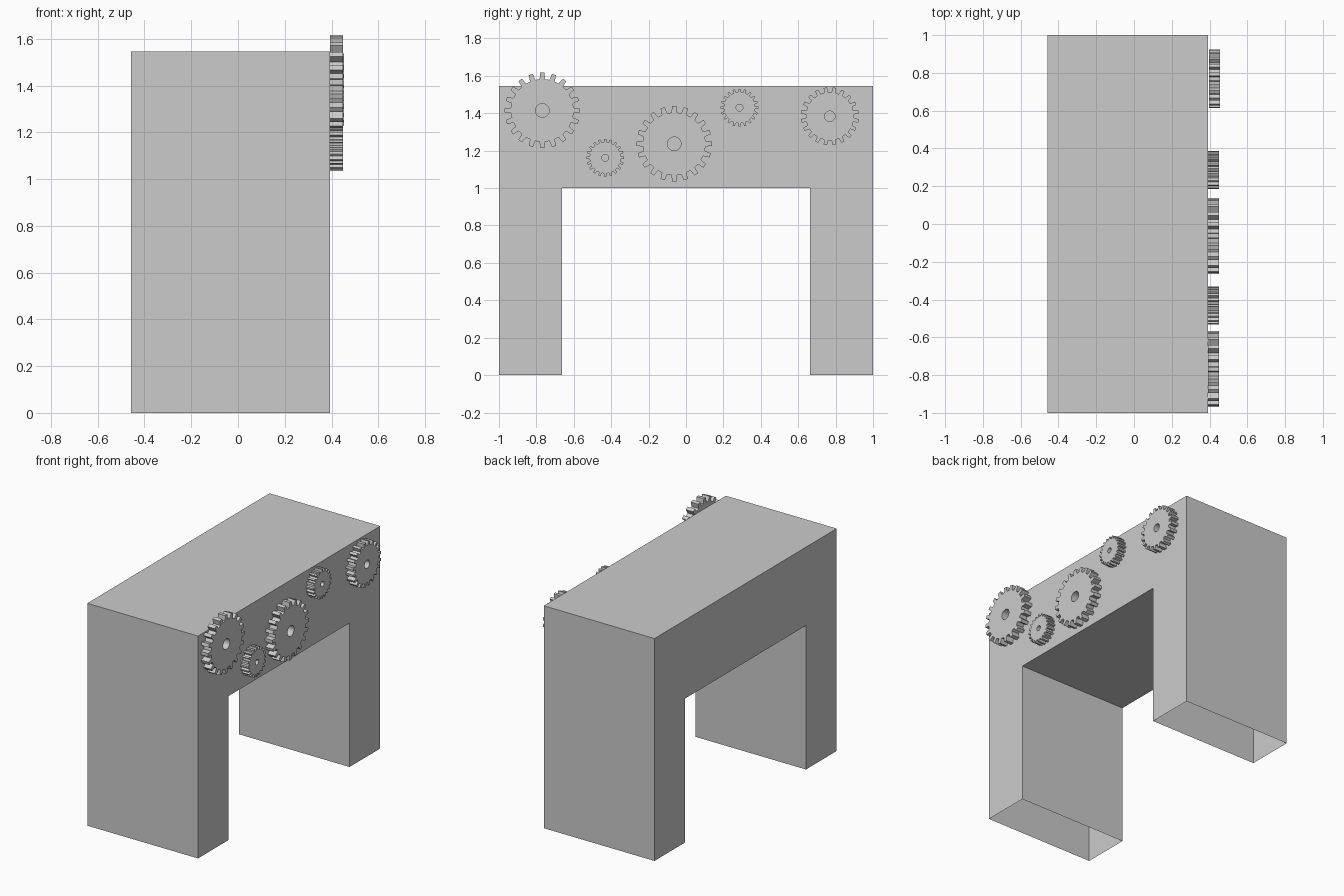
import bpy, bmesh
from math import sin, cos, pi

if "Cube" in bpy.data.objects:
    bpy.data.objects.remove(bpy.data.objects["Cube"])

X_BACK, X_FACE = -0.458, 0.393


def finish(bm, name):
    bmesh.ops.recalc_face_normals(bm, faces=bm.faces)
    mesh = bpy.data.meshes.new(name)
    bm.to_mesh(mesh)
    bm.free()
    obj = bpy.data.objects.new(name, mesh)
    bpy.context.collection.objects.link(obj)
    return obj


def arch():
    # Portal shell: leg undersides stay open
    outline = [(-1, 0), (-1, 1.545), (1, 1.545), (1, 0),
               (0.663, 0), (0.663, 1.0), (-0.663, 1.0), (-0.663, 0)]
    bm = bmesh.new()
    back, front = [[bm.verts.new((x, y, z)) for y, z in outline] for x in (X_BACK, X_FACE)]
    bm.faces.new(front)
    bm.faces.new(back)
    for i in (0, 1, 2, 4, 5, 6):
        bm.faces.new((back[i], back[i + 1], front[i + 1], front[i]))
    finish(bm, "arch_body")


def gear(name, y, z, radius, x0=X_FACE, depth=0.056, teeth=20, phase=0.0):
    # Toothed rim around a round bore, four profile points per tooth
    root, bore = radius * 0.83, radius * 0.18
    pitch = 2 * pi / teeth
    tooth = [(-0.28, root), (-0.18, radius), (0.18, radius), (0.28, root)]
    bm = bmesh.new()
    rings = {}
    for side, x in (("back", x0), ("front", x0 + depth)):
        outer, inner = [], []
        for t in range(teeth):
            for offset, r in tooth:
                a = (t + offset + phase) * pitch
                outer.append(bm.verts.new((x, y + r * sin(a), z + r * cos(a))))
                inner.append(bm.verts.new((x, y + bore * sin(a), z + bore * cos(a))))
        rings[side] = (outer, inner)
    (bo, bi), (fo, fi) = rings["back"], rings["front"]
    n = len(bo)
    for i in range(n):
        j = (i + 1) % n
        for p, q in ((bo, fo), (fo, fi), (fi, bi), (bi, bo)):
            bm.faces.new((p[i], p[j], q[j], q[i]))
    finish(bm, name)


arch()
gear("large_gear_front", -0.768, 1.415, 0.202)
gear("small_gear_low", -0.432, 1.162, 0.101)
gear("large_gear_middle", -0.063, 1.237, 0.202)
gear("small_gear_high", 0.286, 1.430, 0.101)
gear("medium_gear_rear", 0.769, 1.384, 0.155, x0=0.398, phase=0.5)
